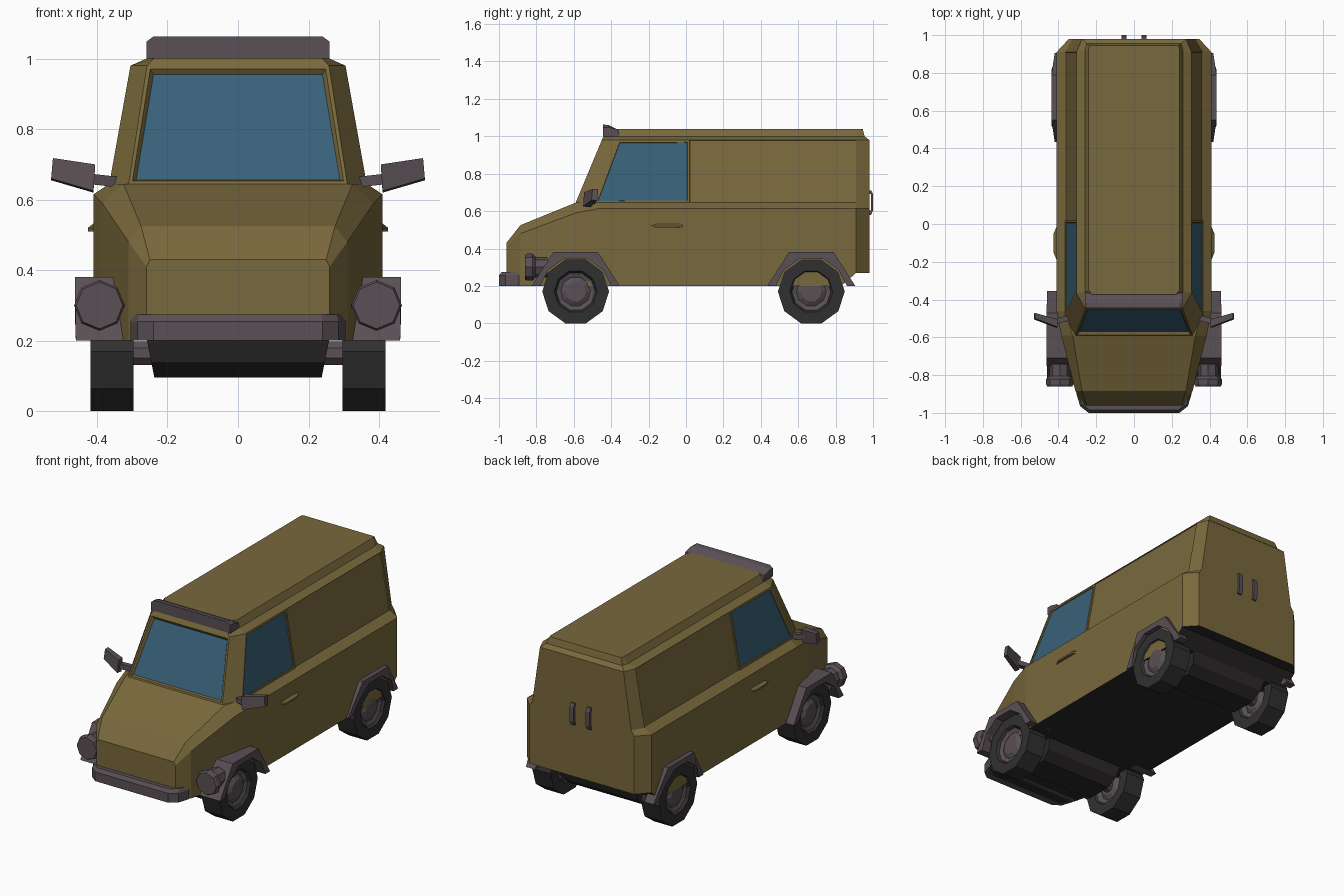
import bpy, bmesh, math
from mathutils import Vector

if "Cube" in bpy.data.objects:
    bpy.data.objects.remove(bpy.data.objects["Cube"])


def material(name, rgb):
    m = bpy.data.materials.new(name)
    m.diffuse_color = (*rgb, 1)
    m.use_nodes = True
    m.node_tree.nodes["Principled BSDF"].inputs["Base Color"].default_value = m.diffuse_color
    return m


OLIVE = material("olive_paint", (0.19, 0.14, 0.045))
GREY = material("grey_trim", (0.10, 0.08, 0.09))
RUBBER = material("tyre_rubber", (0.03, 0.03, 0.03))
DARK = material("underbody_dark", (0.025, 0.022, 0.022))
GLASS = material("window_glass", (0.04, 0.12, 0.19))


def loft(name, rings, mats, mirror=False, edit=None):
    """Skin equal-length rings of points, cap both ends, optionally mirror in x."""
    bm = bmesh.new()
    vs = [[bm.verts.new(p) for p in r] for r in rings]
    n = len(rings[0])
    for a, b in zip(vs, vs[1:]):
        for i in range(n):
            j = (i + 1) % n
            bm.faces.new((a[i], a[j], b[j], b[i]))
    bm.faces.new(vs[0])
    bm.faces.new(vs[-1])
    bmesh.ops.recalc_face_normals(bm, faces=bm.faces)
    if edit:
        edit(bm)
    me = bpy.data.meshes.new(name)
    bm.to_mesh(me)
    bm.free()
    for m in mats:
        me.materials.append(m)
    ob = bpy.data.objects.new(name, me)
    bpy.context.collection.objects.link(ob)
    if mirror:
        ob.modifiers.new("mirror", "MIRROR")
    return ob


def prism_x(name, profile, x0, x1, mats, mirror=False):
    """Extrude a (y, z) profile along x."""
    return loft(name, [[(x, y, z) for y, z in profile] for x in (x0, x1)], mats, mirror)


def both(half):
    """Complete a right-hand half outline with its mirror image."""
    return half + [(-x, y, z) for x, y, z in reversed(half)]


def lathe(name, profile, y, z, sides, mats):
    """Rings of (x, radius) round an axle parallel to x."""
    rings = []
    for x, r in profile:
        angles = [-math.pi / 2 + math.pi / sides * (1 + 2 * k) for k in range(sides)]
        rings.append([(x, y + r * math.cos(a), z + r * math.sin(a)) for a in angles])
    return loft(name, rings, mats, mirror=True)


# Lower body: y, half width, shoulder z, top half width, top z, bottom z
stations = [
    (-0.96, 0.26, 0.41, 0.25, 0.43, 0.20),
    (-0.885, 0.31, 0.48, 0.275, 0.525, 0.20),
    (-0.59, 0.385, 0.59, 0.325, 0.645, 0.20),
    (-0.46, 0.41, 0.615, 0.365, 0.645, 0.20),
    (0.83, 0.41, 0.615, 0.365, 0.645, 0.20),
    (0.91, 0.41, 0.615, 0.365, 0.645, 0.27),
    (0.98, 0.345, 0.615, 0.325, 0.645, 0.27),
]


def paint_underside(bm):
    for f in bm.faces:
        if f.normal.z < -0.5:
            f.material_index = 1


loft("lower_body",
     [both([(w, y, zb), (w, y, zs), (wt, y, zt)]) for y, w, zs, wt, zt, zb in stations],
     [OLIVE, DARK], edit=paint_underside)

# Cabin: plan outlines at rising heights
levels = [
    (0.645, [(0.31, -0.59), (0.365, -0.485), (0.365, 0.02), (0.365, 0.91), (0.325, 0.98)]),
    (0.98, [(0.258, -0.45), (0.305, -0.365), (0.305, 0.02), (0.305, 0.91), (0.275, 0.98)]),
    (1.00, [(0.24, -0.44), (0.26, -0.36), (0.26, 0.02), (0.26, 0.915), (0.25, 0.955)]),
    (1.04, [(0.225, -0.37), (0.24, -0.35), (0.24, 0.02), (0.24, 0.93), (0.235, 0.945)]),
]


def cut_windows(bm):
    bm.normal_update()
    walls = [f for f in bm.faces if 0.7 < f.calc_center_median().z < 0.9]
    front = [f for f in walls if f.normal.y < -0.85]
    sides = [f for f in walls if abs(f.normal.x) > 0.95]
    doors = [f for f in sides if f.calc_center_median().y < 0]
    panels = [f for f in sides if f.calc_center_median().y > 0]
    # windscreen surround, then sunken glass
    bmesh.ops.inset_individual(bm, faces=front, thickness=0.014)
    bmesh.ops.inset_individual(bm, faces=front, thickness=0.014, depth=-0.015)
    bmesh.ops.inset_individual(bm, faces=doors, thickness=0.017)
    bmesh.ops.inset_individual(bm, faces=doors, thickness=0.002, depth=-0.006)
    bmesh.ops.inset_individual(bm, faces=panels, thickness=0.003, depth=-0.006)
    for f in front + doors:
        f.material_index = 1


loft("cabin", [both([(x, y, z) for x, y in plan]) for z, plan in levels],
     [OLIVE, GLASS], edit=cut_windows)

# Front bumper
bumper = [(0.30, -0.87), (0.305, -0.90), (0.285, -0.965), (0.24, -1.0)]
loft("front_bumper", [both([(x * s, y + d, z) for x, y in bumper])
                      for z, s, d in ((0.20, 1, 0.0), (0.255, 1, 0.0), (0.275, 0.98, 0.015))], [GREY])

# Roof visor bar
bar = [(-0.445, 1.0), (-0.445, 1.063), (-0.415, 1.06), (-0.365, 1.035), (-0.355, 1.0)]
loft("roof_bar", [[(x, y, min(z, top)) for y, z in bar]
                  for x, top in ((-0.26, 1.048), (-0.24, 1.07), (0.24, 1.07), (0.26, 1.048))], [GREY])

# Wheels, fenders and axles
R = 0.17 / math.cos(math.pi / 10)
arch = [(-0.235, 0.20), (-0.12, 0.38), (0.12, 0.38), (0.235, 0.20), (0.19, 0.20),
        (0.147, 0.285), (0.06, 0.347), (-0.06, 0.347), (-0.147, 0.285), (-0.19, 0.20)]
belly = [(-0.165, 0.21), (-0.14, 0.14), (-0.08, 0.095), (0.08, 0.095), (0.14, 0.14), (0.165, 0.21)]
for end, yc in (("front", -0.59), ("rear", 0.67)):
    lathe(end + "_tyre", [(0.335, 0.09), (0.297, 0.115), (0.297, R), (0.418, R), (0.418, 0.115), (0.38, 0.09)],
          yc, 0.17, 10, [RUBBER])
    lathe(end + "_rim", [(0.31, 0.055), (0.325, 0.08), (0.312, 0.104), (0.404, 0.104), (0.395, 0.08), (0.41, 0.055)],
          yc, 0.17, 10, [GREY])
    lathe(end + "_axle", [(0.22, 0.036), (0.32, 0.036)], yc, 0.165, 8, [GREY])
    loft(end + "_axle_housing",
         [[(x - (0.21 - z) * 0.2 * (1 if x > 0 else -1), yc + y, z) for y, z in belly]
          for x in (-0.26, 0.26)], [DARK])
    x_in, x_top, x_leg = (0.31, 0.463, 0.46) if end == "front" else (0.36, 0.437, 0.42)
    loft(end + "_fender",
         [[(x_in, yc + y, z) for y, z in arch],
          [(x_top if z > 0.28 else x_leg, yc + y, z) for y, z in arch]], [GREY], mirror=True)

# Headlamps
loft("headlamp",
     [[(0.393 + r * math.cos(a), y, 0.30 + r * math.sin(a))
       for a in [math.pi / 4 * k for k in range(8)]]
      for y, r in ((-0.86, 0.066), (-0.85, 0.072), (-0.82, 0.072), (-0.805, 0.055), (-0.74, 0.055))],
     [GREY], mirror=True)

# Door mirrors: arm and tapered housing
arm = [(-0.015, -0.015), (0.015, -0.015), (0.015, 0.015), (-0.015, 0.015)]
loft("mirror_arm", [[(x, yc + y, zc + z) for y, z in arm]
                    for x, yc, zc in ((0.34, -0.495, 0.65), (0.43, -0.52, 0.66))], [GREY], mirror=True)
loft("mirror_housing",
     [[(0.41, -0.55, 0.625), (0.41, -0.51, 0.62), (0.405, -0.505, 0.70), (0.405, -0.545, 0.70)],
      [(0.53, -0.505, 0.66), (0.53, -0.475, 0.655), (0.525, -0.47, 0.718), (0.525, -0.50, 0.718)]],
     [GREY], mirror=True)

# Side door handles
loft("door_handle", [[(0.40, y, 0.51), (x, y, 0.51), (x, y, 0.52), (0.40, y, 0.54)]
                     for y, x in ((-0.19, 0.41), (-0.15, 0.426), (-0.05, 0.426), (-0.015, 0.41))],
     [OLIVE], mirror=True)

# Rear door grab handles
grip = [(0.97, 0.58), (0.99, 0.58), (1.0, 0.605), (1.0, 0.69), (0.99, 0.71), (0.97, 0.71),
        (0.97, 0.695), (0.988, 0.69), (0.988, 0.605), (0.97, 0.595)]
prism_x("rear_handle", grip, 0.04, 0.066, [GREY], mirror=True)
